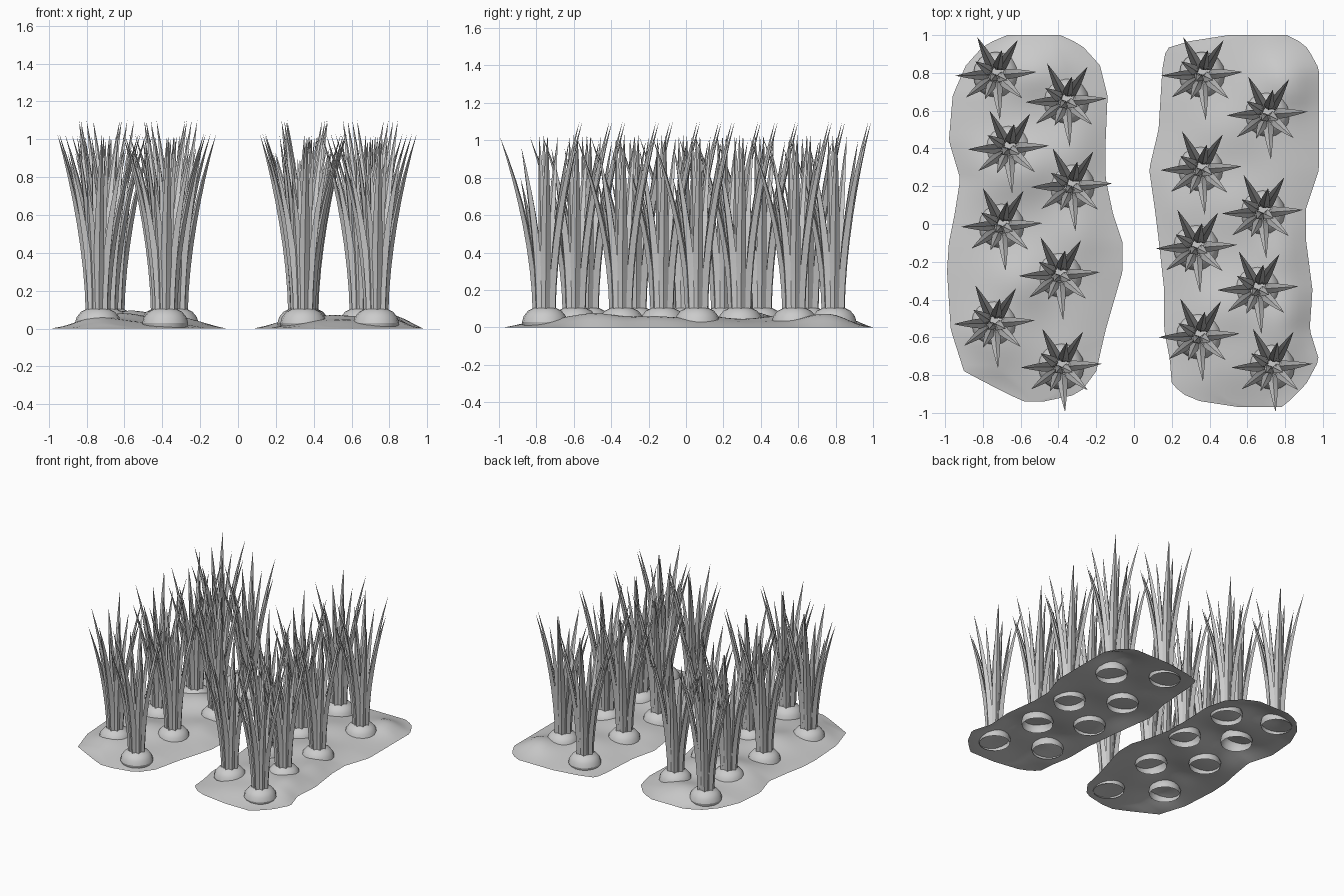
import bpy, bmesh, math
from mathutils import Vector

cube = bpy.data.objects.get("Cube")
if cube:
    bpy.data.objects.remove(cube)

grey = bpy.data.materials.new("plain_grey")
grey.use_nodes = True
colour = (0.6, 0.6, 0.6, 1)
grey.diffuse_color = colour
grey.node_tree.nodes["Principled BSDF"].inputs["Base Color"].default_value = colour


def add_object(name, bm, angle):
    mesh = bpy.data.meshes.new(name)
    bm.to_mesh(mesh)
    bm.free()
    mesh.materials.append(grey)
    obj = bpy.data.objects.new(name, mesh)
    bpy.context.collection.objects.link(obj)
    bpy.ops.object.select_all(action='DESELECT')
    obj.select_set(True)
    bpy.context.view_layer.objects.active = obj
    bpy.ops.object.shade_smooth_by_angle(angle=math.radians(angle))
    return obj


def bridge(bm, a, b):
    for i in range(len(a)):
        j = (i + 1) % len(a)
        bm.faces.new((a[i], a[j], b[j], b[i]))


def sample(rows, y):
    """Left and right edge of a bed at y, between the two nearest rows."""
    for low, high in zip(rows, rows[1:]):
        if y <= high[0]:
            t = (y - low[0]) / (high[0] - low[0])
            return [a + (b - a) * t for a, b in zip(low[1:], high[1:])]
    return rows[-1][1:]


def soil_bed(name, rows, bumps, columns=24, steps=60):
    """Thin mounded sheet with a wavy outline that meets the ground."""
    bm = bmesh.new()
    grid = []
    start, end = rows[0][0], rows[-1][0]
    for j in range(steps + 1):
        v = j / steps
        y = start + (end - start) * v
        left, right = sample(rows, y)
        line = []
        for i in range(columns + 1):
            u = i / columns
            x = left + (right - left) * u
            rim = min(1, 3.5 * min(u, 1 - u)) * min(1, 6 * min(v, 1 - v))
            rim = math.sin(rim * math.pi / 2)
            z = 0.03 + sum(h * math.exp(-((x - bx)**2 + (y - by)**2) / 0.03)
                           for bx, by, h in bumps)
            line.append(bm.verts.new((x, y, z * rim)))
        grid.append(line)
    for a, b in zip(grid, grid[1:]):
        for i in range(columns):
            bm.faces.new((a[i], a[i + 1], b[i + 1], b[i]))
    add_object(name, bm, 80)


def bulb_mesh(sides=16):
    """Open-bottomed dome with a small flat crown."""
    bm = bmesh.new()
    rings = []
    for r, z in ((.115, 0), (.122, .028), (.113, .06), (.09, .088), (.058, .104)):
        rings.append([bm.verts.new((r * math.cos(a), r * math.sin(a), z))
                      for a in (math.tau * k / sides for k in range(sides))])
    for a, b in zip(rings, rings[1:]):
        bridge(bm, a, b)
    bm.faces.new(rings[-1])
    return bm


def add_leaf(bm, tip, steps=8):
    """Keeled blade curving outward to a point."""
    out = Vector((tip[0], tip[1], 0))
    reach = out.length
    out.normalize()
    side = Vector((-out.y, out.x, 0))
    foot = min(0.048, reach * 0.3)
    previous = None
    for k in range(steps):
        t = k / steps
        centre = out * (foot + (reach - foot) * t**1.8)
        centre.z = 0.08 + (tip[2] - 0.08) * t
        w = 0.029 * (1 - t**2) * (0.9 + 0.45 * t)
        ring = [bm.verts.new(centre + side * s * w + out * o * w)
                for s, o in ((-1, -.2), (0, -.6), (1, -.2), (0, .65))]
        if previous:
            bridge(bm, previous, ring)
        previous = ring
    point = bm.verts.new(tip)
    for i in range(4):
        bm.faces.new((previous[i], previous[(i + 1) % 4], point))


# Soil: rows of y, left edge, right edge
soil_bed("soil_bed_right", [
    (-.94, -.58, -.48), (-.90, -.67, -.29), (-.78, -.9, -.2), (-.56, -.97, -.15),
    (-.25, -.99, -.06), (-.1, -.98, -.06), (.05, -.95, -.11), (.24, -.92, -.15),
    (.44, -.98, -.15), (.68, -.96, -.14), (.84, -.89, -.18), (.95, -.79, -.28),
    (1, -.67, -.39)],
    [(-.53, .85, .06), (-.55, .3, .06), (-.25, .4, .03), (-.6, -.3, .05),
     (-.8, .25, .03), (-.3, -.05, .03), (-.75, -.6, .03)])
soil_bed("soil_bed_left", [
    (-.97, .56, .78), (-.93, .3, .83), (-.85, .2, .91), (-.72, .19, .98),
    (-.56, .16, .93), (-.35, .16, .945), (-.08, .13, .91), (.08, .11, .91),
    (.29, .08, .98), (.5, .13, .98), (.82, .15, .98), (.93, .17, .92),
    (.97, .3, .87), (1, .5, .81)],
    [(.87, .8, .08), (.5, .5, .03), (.55, .1, .03), (.83, -.15, .04),
     (.5, -.45, .04), (.85, -.5, .06), (.55, -.8, .02), (.2, .1, .02)])

# Leaf clump: tip offsets from the bulb, shared by every plant
tips = [(-.215, -.005, 1.03), (-.1, .2, 1.1), (.115, .185, 1.1), (.215, .015, 1.03),
        (.14, -.125, .96), (.02, -.24, 1.02), (-.16, -.12, .93), (-.06, -.13, .8),
        (-.11, .07, 1.02), (.03, .13, 1.0), (.06, -.03, 1.02), (-.03, -.035, .9)]
leaves = bmesh.new()
for tip in tips:
    add_leaf(leaves, tip)
bmesh.ops.recalc_face_normals(leaves, faces=leaves.faces)

# Planting positions
spots = [(-.73, .79), (-.36, .65), (-.665, .4), (-.33, .2), (-.7, -.01),
         (-.395, -.27), (-.74, -.525), (-.385, -.755),
         (.36, .79), (.705, .58), (.355, .29), (.68, .06), (.33, -.125),
         (.655, -.345), (.345, -.595), (.73, -.755)]
bulb = add_object("bulb", bulb_mesh(), 25)
clump = add_object("leaf_clump", leaves, 40)
for number, (x, y) in enumerate(spots):
    for part in (bulb, clump):
        piece = part
        if number:
            piece = part.copy()
            bpy.context.collection.objects.link(piece)
        piece.location = (x, y, 0)
